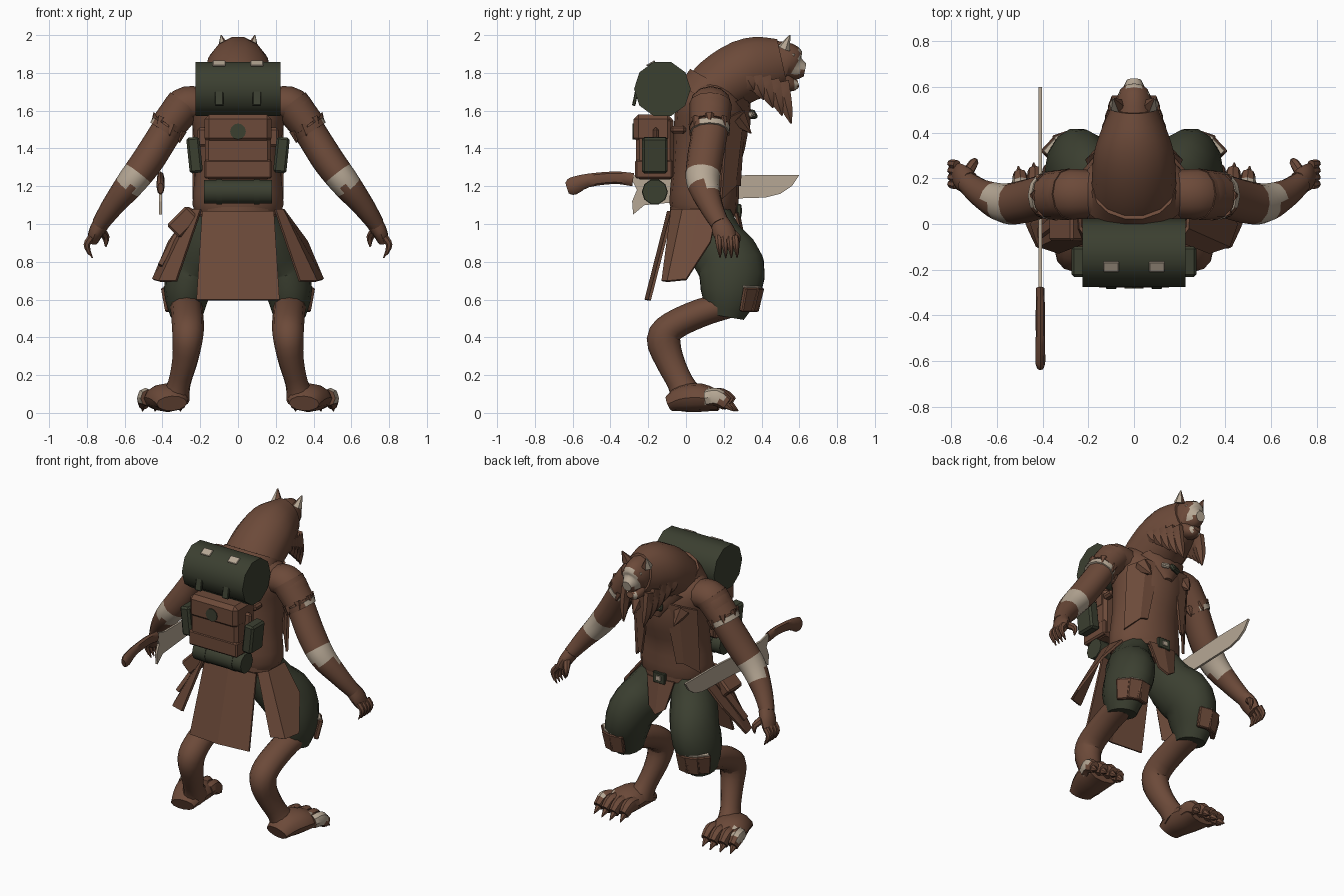
import bpy, bmesh, math
from mathutils import Vector, Matrix

cube = bpy.data.objects.get("Cube")
if cube:
    bpy.data.objects.remove(cube, do_unlink=True)


def material(name, color):
    mat = bpy.data.materials.new(name)
    mat.use_nodes = True
    mat.diffuse_color = (*color, 1)
    mat.node_tree.nodes["Principled BSDF"].inputs["Base Color"].default_value = (*color, 1)
    return mat


BROWN = material("fur and leather brown", (.15, .068, .041))
GREEN = material("canvas green", (.044, .05, .03))
BEIGE = material("bone beige", (.47, .39, .3))
X, Y, Z = Vector((1, 0, 0)), Vector((0, 1, 0)), Vector((0, 0, 1))


def finish(name, bm, mat, smooth=True, side=1, paint=None):
    """Turn a bmesh into an object; side -1 reflects it; paint is (material, rule)."""
    bmesh.ops.scale(bm, vec=(side, 1, 1), verts=bm.verts)
    bmesh.ops.recalc_face_normals(bm, faces=bm.faces)
    mesh = bpy.data.meshes.new(name)
    bm.to_mesh(mesh)
    bm.free()
    obj = bpy.data.objects.new(name, mesh)
    bpy.context.collection.objects.link(obj)
    mesh.materials.append(mat)
    if paint:
        mesh.materials.append(paint[0])
        for poly in mesh.polygons:
            c = poly.center
            poly.material_index = int(paint[1](Vector((abs(c.x), c.y, c.z))))
    if smooth:
        bpy.ops.object.select_all(action="DESELECT")
        obj.select_set(True)
        bpy.context.view_layer.objects.active = obj
        bpy.ops.object.shade_smooth_by_angle(angle=math.radians(40))
    return obj


def spline(points, steps):
    """Catmull-Rom interpolation of stations (x, y, z, width radius, depth radius)."""
    pts = [Vector(p) for p in points]
    pts = [pts[0] * 2 - pts[1]] + pts + [pts[-1] * 2 - pts[-2]]
    out = []
    for a, b, c, d in zip(pts, pts[1:], pts[2:], pts[3:]):
        for i in range(steps):
            t = i / steps
            out.append((b * 2 + (c - a) * t + (a * 2 - b * 5 + c * 4 - d) * t * t
                        + (b * 3 - a - c * 3 + d) * t ** 3) / 2)
    return out + [pts[-2]]


def tube(name, points, mat=BROWN, ref=X, sides=12, steps=3, **kw):
    """Loft ellipses along a path; ref gives the width direction."""
    path = spline(points, steps)
    bm = bmesh.new()
    rings = []
    for i, p in enumerate(path):
        tangent = (path[min(i + 1, len(path) - 1)] - path[max(i - 1, 0)]).to_3d().normalized()
        u = (ref - tangent * ref.dot(tangent)).normalized()
        v = tangent.cross(u)
        angles = [math.tau * k / sides for k in range(sides)]
        rings.append([bm.verts.new(p.to_3d() + u * math.cos(a) * p[3] + v * math.sin(a) * p[4])
                      for a in angles])
    for a, b in zip(rings, rings[1:]):
        for k in range(sides):
            j = (k + 1) % sides
            bm.faces.new((a[k], a[j], b[j], b[k]))
    bm.faces.new(rings[0])
    bm.faces.new(rings[-1])
    return finish(name, bm, mat, **kw)


def spike(name, base, tip, r, mat=BROWN, **kw):
    """Tapered claw, tatter or ear."""
    return tube(name, [(*base, r, r), (*tip, .003, .003)], mat, ref=X + Y * .3, sides=6, steps=1, **kw)


def box(name, center, size, mat=BROWN, rot=(0, 0, 0), bevel=.012, side=1):
    bm = bmesh.new()
    bmesh.ops.create_cube(bm, size=1)
    bmesh.ops.scale(bm, vec=size, verts=bm.verts)
    bmesh.ops.bevel(bm, geom=bm.edges[:], offset=bevel, segments=1, affect="EDGES")
    for angle, axis in zip(rot, "XYZ"):
        bmesh.ops.rotate(bm, matrix=Matrix.Rotation(math.radians(angle), 3, axis), verts=bm.verts)
    bmesh.ops.translate(bm, vec=center, verts=bm.verts)
    return finish(name, bm, mat, smooth=False, side=side)


def sheet(name, top, bottom, mat=BROWN, side=1, thick=.015):
    """Cloth panel between a top and a bottom edge."""
    bm = bmesh.new()
    a, b = [[bm.verts.new(p) for p in row] for row in (top, bottom)]
    for i in range(len(a) - 1):
        bm.faces.new((a[i], a[i + 1], b[i + 1], b[i]))
    obj = finish(name, bm, mat, smooth=False, side=side)
    obj.modifiers.new("thickness", "SOLIDIFY").thickness = thick
    return obj


def roll(name, half, y, z, r, mat=GREEN, x=0, sides=10):
    return tube(name, [(x - half, y, z, r, r), (x + half, y, z, r, r)], mat, ref=Y, sides=sides, steps=1)


# Torso in a sleeveless coat
tube("torso", [(0, .09, 1.0, .19, .14), (0, .095, 1.1, .24, .182), (0, .105, 1.3, .225, .178),
               (0, .13, 1.48, .235, .195), (0, .13, 1.62, .26, .185), (0, .13, 1.7, .23, .145),
               (0, .13, 1.76, .15, .1)], sides=16)
tube("belt", [(0, .095, 1.05, .225, .18), (0, .095, 1.09, .225, .18)], sides=16, steps=1)
tube("collar", [(0, .1, 1.66, .21, .16), (0, .15, 1.75, .18, .15)], sides=14, steps=1)
tube("scarf", [(0, .25, 1.64, .17, .1), (0, .29, 1.57, .1, .06), (0, .32, 1.5, .03, .02)])
box("scarf_knot", (-.03, .35, 1.58), (.07, .03, .05), GREEN, (30, 0, 20), .008)
box("scarf_bead", (.04, .348, 1.58), (.05, .025, .03), BEIGE, (30, 0, -20), .006)

# Maned head
tube("mane", [(0, .07, 1.62, .19, .15), (0, .18, 1.73, .185, .165), (0, .31, 1.81, .175, .17),
              (0, .42, 1.835, .14, .162), (0, .51, 1.855, .1, .13)], sides=14)
tube("face", [(0, .47, 1.85, .095, .12), (0, .545, 1.845, .08, .11), (0, .585, 1.825, .055, .07),
              (0, .63, 1.815, .032, .034)], steps=4,
     paint=(BEIGE, lambda c: c.y > .6 and c.z > 1.815 or .565 < c.y < .6 and c.x > .04 and c.z < 1.85))
tube("jaw", [(0, .5, 1.77, .08, .06), (0, .56, 1.74, .05, .04), (0, .595, 1.745, .025, .018)],
     paint=(BEIGE, lambda c: c.y > .57 and c.x > .02))

for s, label in ((1, "left"), (-1, "right")):
    def n(part):
        return label + "_" + part

    spike(n("ear"), (.075, .52, 1.93), (.09, .55, 2.0), .035, side=s,
          paint=(BEIGE, lambda c: c.x > .085))
    box(n("brow"), (.045, .568, 1.9), (.045, .03, .016), BEIGE, (-30, 15, -25), .004, s)
    # Mane locks around the cheeks
    for i in range(5):
        x, y, z = .14 - i * .014, .31 + i * .048, 1.8 - i * .012
        tube(n("mane_lock"), [(x, y, z, .03, .05), (x, y + .03, z - .06 - i * .018, .025, .036),
                              (x - .01, y + .055, z - .1 - i * .03, .004, .005)], sides=6, side=s)

    # Arm, torn sleeve, hand
    tube(n("arm"), [(.17, .13, 1.63, .105, .09), (.29, .13, 1.625, .11, .095), (.38, .125, 1.49, .097, .085),
                    (.475, .1, 1.34, .095, .085), (.565, .09, 1.22, .088, .078),
                    (.66, .13, 1.1, .065, .06), (.73, .18, 1.0, .05, .045)],
         ref=Y, steps=5, side=s,
         paint=(BEIGE, lambda c: -.69 < c.x * .6 - c.z * .8 < (-.56 if c.y > .1 else -.61)))
    tube(n("sleeve"), [(.28, .13, 1.635, .113, .1), (.37, .125, 1.52, .105, .093)], ref=Y, side=s)
    for i in range(7):
        a = math.tau * i / 7
        b, c = math.cos(a), math.sin(a)
        spike(n("sleeve_tatter"), (.36 + .065 * b, .125 + .085 * c, 1.53 + .045 * b),
              (.38 + .078 * b, .125 + .105 * c, 1.48 + .055 * b), .03, side=s)
    tube(n("arm_stripe"), [(.37, .125, 1.515, .107, .094), (.387, .125, 1.488, .104, .092)],
         ref=Y, side=s, steps=2, paint=(BEIGE, lambda c: c.y > .07 and c.x > .35))
    tube(n("palm"), [(.72, .18, 1.01, .05, .045), (.75, .2, .96, .06, .04), (.77, .22, .91, .05, .03)],
         ref=Y, side=s)
    for i in range(4):
        y = .17 + i * .03
        tube(n("finger"), [(.775, y, .93, .02, .02), (.8, y + .005, .89, .018, .018),
                           (.785, y + .01, .84, .009, .009)], ref=Y, sides=7, side=s)
        spike(n("claw"), (.787, y + .01, .85), (.77, y + .01, .82), .01, side=s)
    tube(n("thumb"), [(.73, .22, .97, .025, .025), (.7, .27, .93, .02, .02), (.7, .27, .88, .005, .005)],
         ref=Y, sides=7, side=s)

    # Trousers, digitigrade shin, clawed foot
    tube(n("trouser_leg"), [(.11, .1, 1.04, .1, .14), (.165, .155, .9, .14, .16), (.235, .24, .77, .14, .18),
                            (.27, .23, .63, .122, .157), (.272, .21, .51, .085, .1)],
         GREEN, sides=14, side=s)
    tube(n("shin"), [(.275, .22, .57, .09, .07), (.27, .08, .53, .085, .075), (.265, -.07, .46, .085, .078),
                     (.267, -.118, .39, .08, .09), (.28, -.088, .28, .068, .077), (.31, -.03, .16, .06, .07),
                     (.33, .01, .08, .075, .09)], side=s)
    tube(n("foot"), [(.35, -.09, .05, .08, .042), (.36, -.02, .075, .1, .07), (.38, .08, .08, .115, .075),
                     (.39, .18, .06, .11, .05)], side=s,
         paint=(BEIGE, lambda c: c.y > .11 and c.z > .05 and c.x > .43))
    for i in range(4):
        x, y = .305 + i * .057, .23 - abs(i - 1.2) * .015
        tube(n("toe"), [(x, .11, .08, .042, .045), (x + i * .006, y - .04, .083, .04, .048),
                        (x + i * .008, y + .015, .048, .03, .038)], sides=8, side=s,
             paint=(BEIGE, lambda c: c.y < .2 and c.z > .06 and c.x > .48))
        spike(n("toe_claw"), (x + i * .008, y + .005, .045), (x + i * .01, y + .05, .01), .024, side=s)

    # Knee patch with a pale frayed edge
    for k in (-1, 0, 1):
        a = math.radians(72 - k * 29)
        spot = (.27 + .122 * math.cos(a), .23 + .15 * math.sin(a), .6)
        turn = (-14, 0, -18 - k * 29)
        box(n("knee_patch"), spot, (.09, .03, .13), rot=turn, side=s, bevel=.006)
        box(n("patch_edge"), Vector(spot) + Vector((0, .006, .066)), (.08, .03, .014), BEIGE, turn, .003, s)

    # Coat front edge and skirt side panels
    sheet(n("lapel"), [(.06, .315, 1.6), (.16, .31, 1.6), (.24, .22, 1.56)],
          [(.13, .29, 1.2), (.17, .265, 1.2), (.24, .19, 1.13)], side=s)
    spike(n("lapel_tip"), (.16, .27, 1.56), (.15, .345, 1.48), .055, side=s)
    sheet(n("skirt_panel"), [(.2, -.08, 1.08), (.24, -.02, 1.08), (.245, .06, 1.08), (.235, .16, 1.07)],
          [(.33, -.13, .7), (.42, -.1, .7), (.455, 0, .71), (.37, .13, .91)], side=s)

    # Pack fittings
    box(n("side_pouch"), (.23, -.165, 1.365), (.07, .135, .19), GREEN, (0, 6, 0), side=s)
    box(n("pouch_strap"), (.185, -.16, 1.46), (.06, .03, .1), side=s)
    box(n("shoulder_strap"), (.16, -.04, 1.5), (.05, .08, .04), side=s)
    box(n("roll_tab"), (.1, -.268, 1.67), (.045, .018, .09), GREEN, (-12, 0, 0), .004, s)
    box(n("roll_patch"), (.1, -.187, 1.85), (.068, .05, .009), BEIGE, (30, 0, 0), .003, s)
    roll(n("lower_strap"), .015, -.165, 1.17, .069, x=s * .1)

# Backpack
box("pack_body", (0, -.165, 1.4), (.35, .2, .33), bevel=.02)
box("pack_flap", (0, -.175, 1.505), (.355, .205, .15), bevel=.025)
box("pack_band", (0, -.17, 1.29), (.36, .2, .1), bevel=.01)
tube("pack_badge", [(0, -.27, 1.49, .042, .042), (0, -.283, 1.49, .042, .042)], GREEN, steps=1)
roll("bedroll", .225, -.125, 1.715, .15)
roll("lower_roll", .18, -.165, 1.17, .066)

# Waist cloths, buckle and hip pouch
sheet("back_skirt", [(-.19, -.08, 1.07), (0, -.1, 1.07), (.19, -.08, 1.07)],
      [(-.22, -.2, .6), (0, -.22, .6), (.22, -.2, .6)])
sheet("front_flap", [(-.1, .27, 1.06), (0, .285, 1.06), (.1, .27, 1.06)],
      [(-.06, .31, .88), (0, .33, .84), (.06, .31, .88)])
box("belt_buckle", (0, .28, 1.07), (.09, .025, .07), GREEN, bevel=.004)
box("buckle_plate", (0, .293, 1.07), (.035, .008, .03), BEIGE, bevel=.002)
box("hip_pouch", (-.29, 0, 1.01), (.1, .15, .15), rot=(0, 45, 0))
sheet("dagger_sheath", [(-.24, .06, 1.08), (-.24, .12, 1.08)], [(-.4, -.06, .78), (-.4, -.02, .77)], thick=.025)

# Broad blade carried at the right hip
edge = [(-.3, 1.265), (-.26, 1.18), (-.285, 1.12), (-.28, 1.05), (-.22, 1.1), (.1, 1.13), (.42, 1.14),
        (.5, 1.16), (.56, 1.2), (.6, 1.26), (.3, 1.258), (0, 1.24), (-.2, 1.24)]
bm = bmesh.new()
blade = bm.faces.new([bm.verts.new((-.417, y, z)) for y, z in edge])
extruded = bmesh.ops.extrude_face_region(bm, geom=[blade])
bmesh.ops.translate(bm, vec=X * .014, verts=[v for v in extruded["geom"] if isinstance(v, bmesh.types.BMVert)])
finish("blade", bm, BEIGE, smooth=False)
tube("blade_handle", [(-.41, -.28, 1.235, .018, .035), (-.41, -.38, 1.245, .02, .033),
                      (-.41, -.52, 1.23, .02, .036), (-.41, -.6, 1.2, .022, .047),
                      (-.41, -.63, 1.19, .015, .03)], sides=8)
